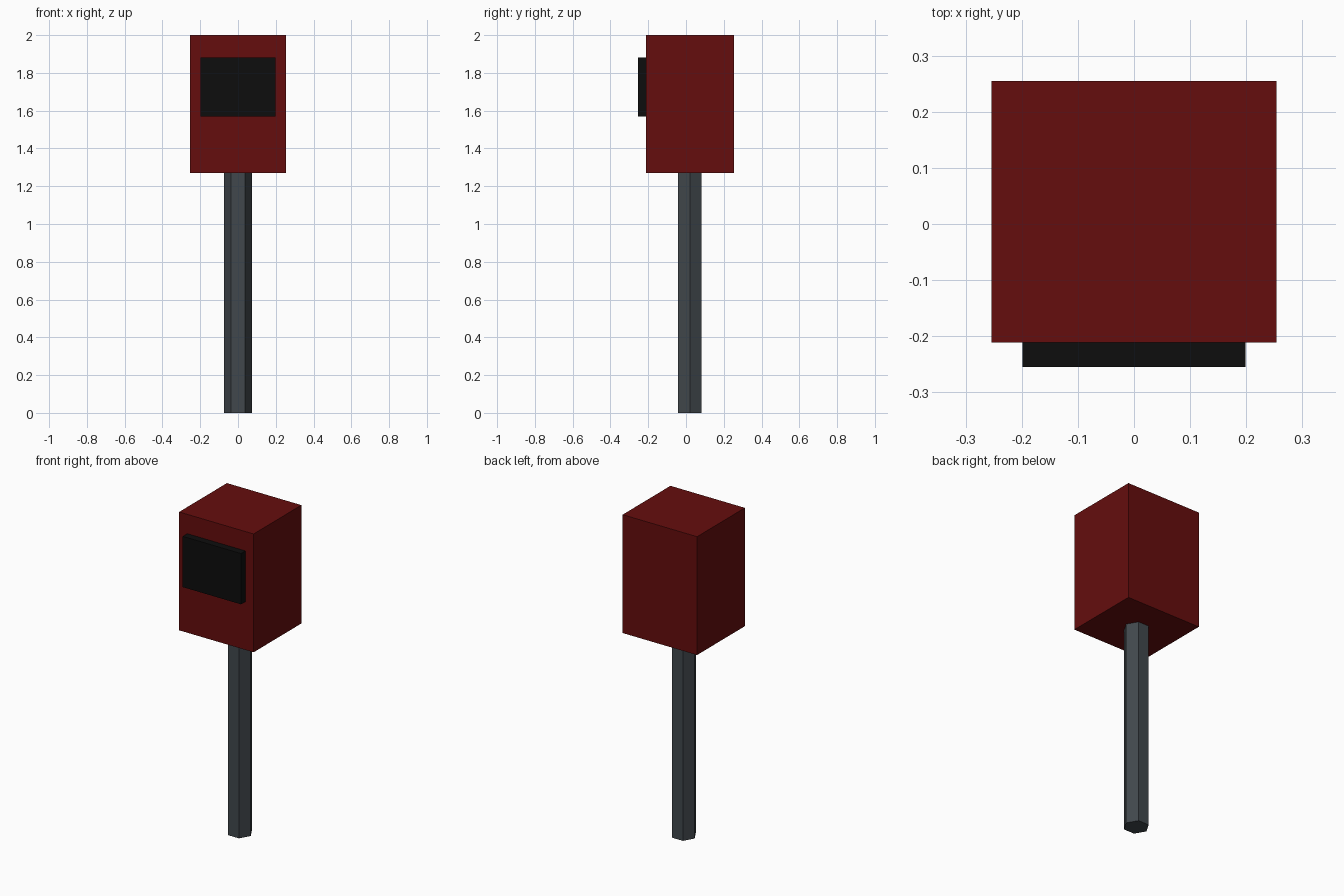
import bpy
import math

if "Cube" in bpy.data.objects:
    bpy.data.objects.remove(bpy.data.objects["Cube"])


def material(name, color):
    mat = bpy.data.materials.new(name)
    mat.diffuse_color = (*color, 1.0)
    mat.use_nodes = True
    mat.node_tree.nodes["Principled BSDF"].inputs["Base Color"].default_value = mat.diffuse_color
    return mat


RED = material("dark red", (0.13, 0.004, 0.004))
BLACK = material("black", (0.004, 0.004, 0.004))
GREY = material("slate grey", (0.053, 0.064, 0.073))


def box(name, low, high, mat):
    """Axis-aligned box between two corners."""
    centre = [(a + b) / 2 for a, b in zip(low, high)]
    bpy.ops.mesh.primitive_cube_add(size=1, location=centre)
    obj = bpy.context.object
    obj.name = name
    obj.scale = [b - a for a, b in zip(low, high)]
    bpy.ops.object.transform_apply(location=False, rotation=False, scale=True)
    obj.data.materials.append(mat)
    return obj


# Housing on top of the post
box("housing", (-0.254, -0.211, 1.27), (0.254, 0.255, 2.0), RED)

# Raised panel on the front of the housing
box("front_panel", (-0.199, -0.255, 1.568), (0.199, -0.211, 1.881), BLACK)

# Six-sided post, flat side to the front
bpy.ops.mesh.primitive_cylinder_add(vertices=6, radius=0.073, depth=1.27,
                                    location=(0, 0.02, 0.635),
                                    rotation=(0, 0, math.radians(30)))
post = bpy.context.object
post.name = "post"
post.data.materials.append(GREY)
